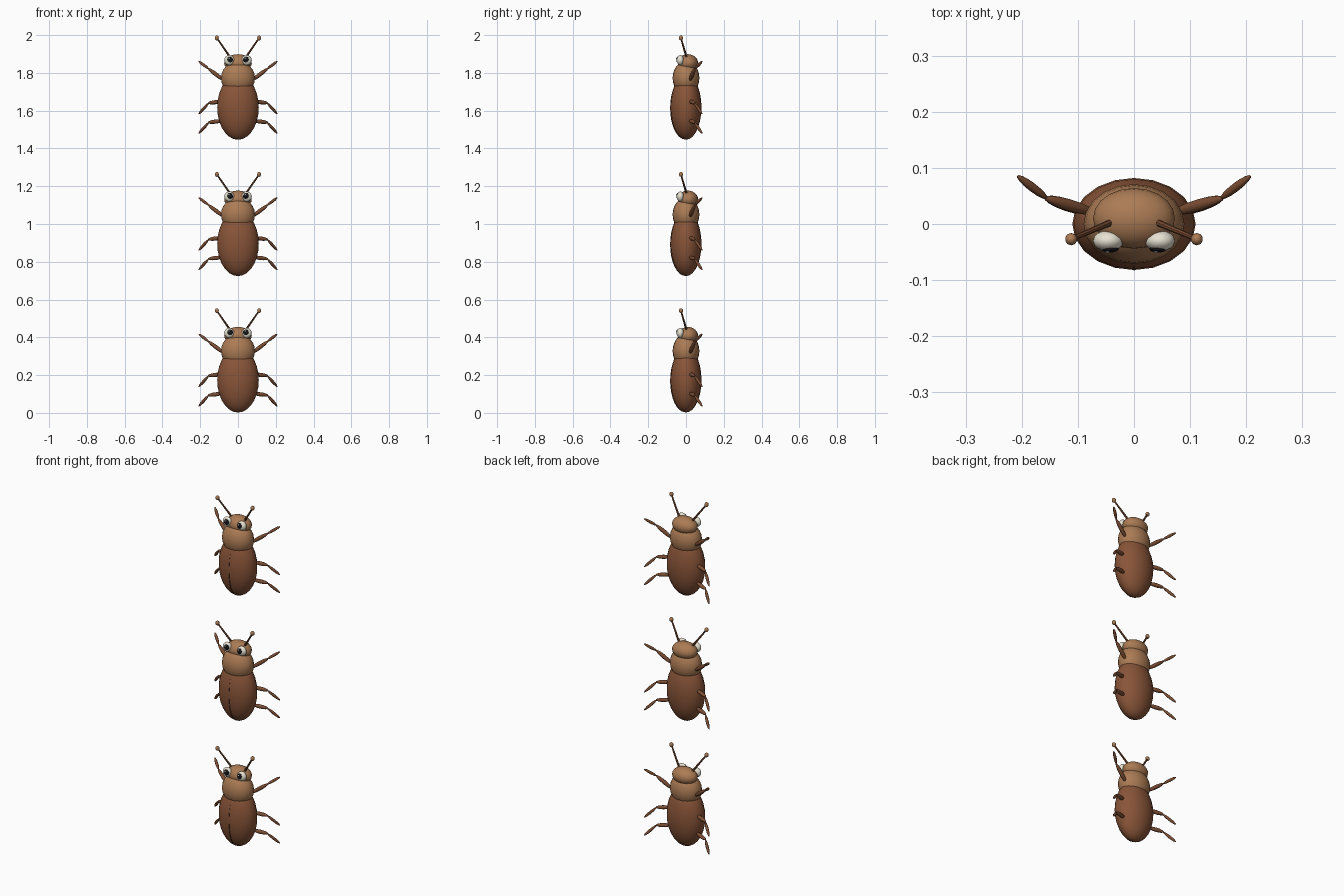
import bpy
from mathutils import Vector

cube = bpy.data.objects.get("Cube")
if cube:
    bpy.data.objects.remove(cube, do_unlink=True)


def material(name, rgb):
    m = bpy.data.materials.new(name)
    m.use_nodes = True
    m.diffuse_color = (*rgb, 1)
    m.node_tree.nodes["Principled BSDF"].inputs["Base Color"].default_value = (*rgb, 1)
    return m


SHELL = material("shell brown", (0.25, 0.09, 0.04))
TAN = material("tan brown", (0.41, 0.2, 0.09))
LIMB = material("limb brown", (0.2, 0.075, 0.033))
SEAM = material("seam dark brown", (0.05, 0.018, 0.01))
CREAM = material("eye cream", (0.82, 0.78, 0.66))
BLACK = material("pupil black", (0.008, 0.008, 0.01))
WHITE = material("glint white", (0.95, 0.95, 0.95))


def ellipsoid(name, centre, radii, mat, segments=16, rings=10):
    bpy.ops.mesh.primitive_uv_sphere_add(segments=segments, ring_count=rings, radius=1, location=centre)
    ob = bpy.context.object
    ob.name = name
    ob.scale = radii
    ob.data.materials.append(mat)
    bpy.ops.object.shade_smooth()
    return ob


def spindle(name, a, b, radius, mat):
    """Long ellipsoid stretched from point a to point b."""
    a, b = Vector(a), Vector(b)
    ob = ellipsoid(name, (a + b) / 2, (radius, radius, (b - a).length / 2), mat, 10, 8)
    ob.rotation_euler = (b - a).to_track_quat("Z", "Y").to_euler()
    return ob


def rod(name, a, b, radius, mat):
    a, b = Vector(a), Vector(b)
    bpy.ops.mesh.primitive_cone_add(vertices=8, radius1=radius, radius2=radius * 0.7,
                                    depth=(b - a).length, location=(a + b) / 2)
    ob = bpy.context.object
    ob.name = name
    ob.rotation_euler = (b - a).to_track_quat("Z", "Y").to_euler()
    ob.data.materials.append(mat)
    bpy.ops.object.shade_smooth_by_angle()


# Hip, knee and foot of each leg on the left side
LEGS = {
    "front": ((0.07, 0.02, 0.315), (0.16, 0.047, 0.383), (0.208, 0.086, 0.42)),
    "middle": ((0.08, 0.02, 0.208), (0.16, 0.047, 0.198), (0.208, 0.086, 0.14)),
    "rear": ((0.08, 0.02, 0.105), (0.16, 0.047, 0.095), (0.208, 0.086, 0.037)),
}


def beetle(tag, base):
    def at(p, side=1):
        return Vector((p[0] * side, p[1], p[2] + base))

    # Body
    ellipsoid(tag + "_wing_shell", at((0, 0, 0.176)), (0.11, 0.082, 0.172), SHELL, 20, 14)
    ellipsoid(tag + "_shell_seam", at((0, -0.005, 0.172)), (0.004, 0.079, 0.166), SEAM, 20, 16)
    ellipsoid(tag + "_thorax", at((0, 0, 0.33)), (0.09, 0.071, 0.09), TAN, 20, 12)
    ellipsoid(tag + "_head", at((0, 0.01, 0.41)), (0.073, 0.054, 0.047), TAN, 20, 12)

    for side, label in ((1, "left"), (-1, "right")):
        name = tag + "_" + label + "_"
        # Eyes
        ellipsoid(name + "eye", at((0.046, -0.03, 0.425), side), (0.027, 0.019, 0.027), CREAM)
        ellipsoid(name + "pupil", at((0.043, -0.044, 0.428), side), (0.016, 0.007, 0.016), BLACK, 12, 8)
        ellipsoid(name + "glint", at((0.043, -0.05, 0.435), side) + Vector((-0.004, 0, 0)),
                  (0.004, 0.002, 0.004), WHITE, 8, 6)
        # Antennae
        rod(name + "antenna", at((0.043, 0.002, 0.443), side), at((0.112, -0.027, 0.543), side), 0.006, LIMB)
        ellipsoid(name + "antenna_tip", at((0.112, -0.027, 0.543), side), (0.011, 0.011, 0.013), TAN, 10, 8)
        # Legs
        for leg, (hip, knee, foot) in LEGS.items():
            spindle(name + leg + "_thigh", at(hip, side), at(knee, side), 0.011, LIMB)
            spindle(name + leg + "_shin", at(knee, side) * 0.94 + at(hip, side) * 0.06, at(foot, side), 0.008, LIMB)


for i, tag in enumerate(("lower", "middle", "upper")):
    beetle(tag, i * 0.722 - 0.002)
